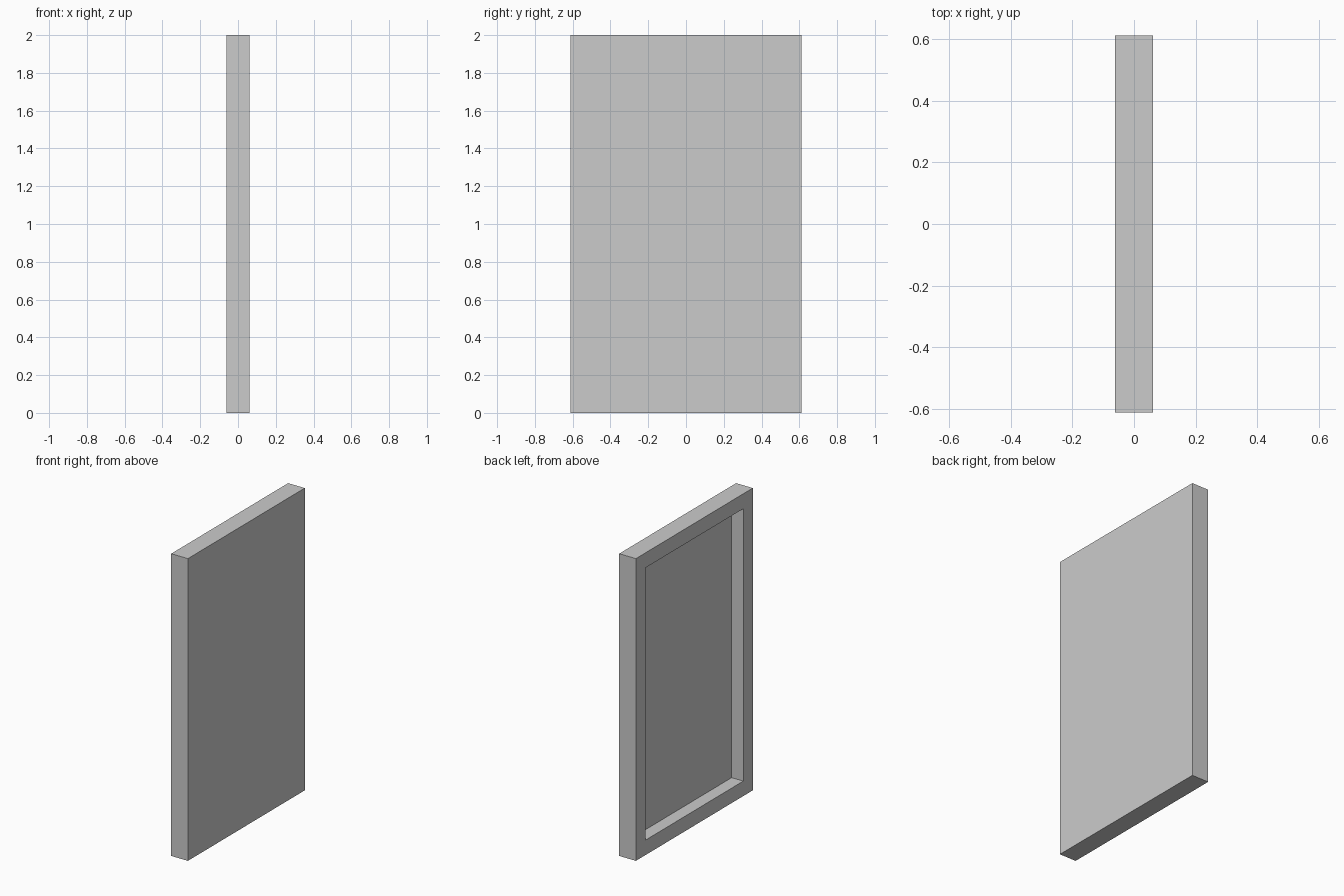
import bpy
import bmesh
from mathutils import Vector

if "Cube" in bpy.data.objects:
    bpy.data.objects.remove(bpy.data.objects["Cube"])

THICKNESS, WIDTH, HEIGHT = 0.122, 1.222, 2.0
BORDER, DEPTH = 0.14, 0.085

# Solid panel block standing on the ground
bm = bmesh.new()
bmesh.ops.create_cube(bm, size=1.0)
bmesh.ops.scale(bm, vec=(THICKNESS, WIDTH, HEIGHT), verts=bm.verts)
bmesh.ops.translate(bm, vec=(0, 0, HEIGHT / 2), verts=bm.verts)
bm.normal_update()

# Raised border around a rectangular recess on the -x side
face = min(bm.faces, key=lambda f: f.calc_center_median().x)
bmesh.ops.inset_region(bm, faces=[face], thickness=BORDER)
floor = bmesh.ops.extrude_discrete_faces(bm, faces=[face])["faces"][0]
bmesh.ops.translate(bm, vec=Vector((DEPTH, 0, 0)), verts=floor.verts)
bmesh.ops.recalc_face_normals(bm, faces=bm.faces)

mesh = bpy.data.meshes.new("recessed_panel")
bm.to_mesh(mesh)
bm.free()
panel = bpy.data.objects.new("recessed_panel", mesh)
bpy.context.collection.objects.link(panel)
